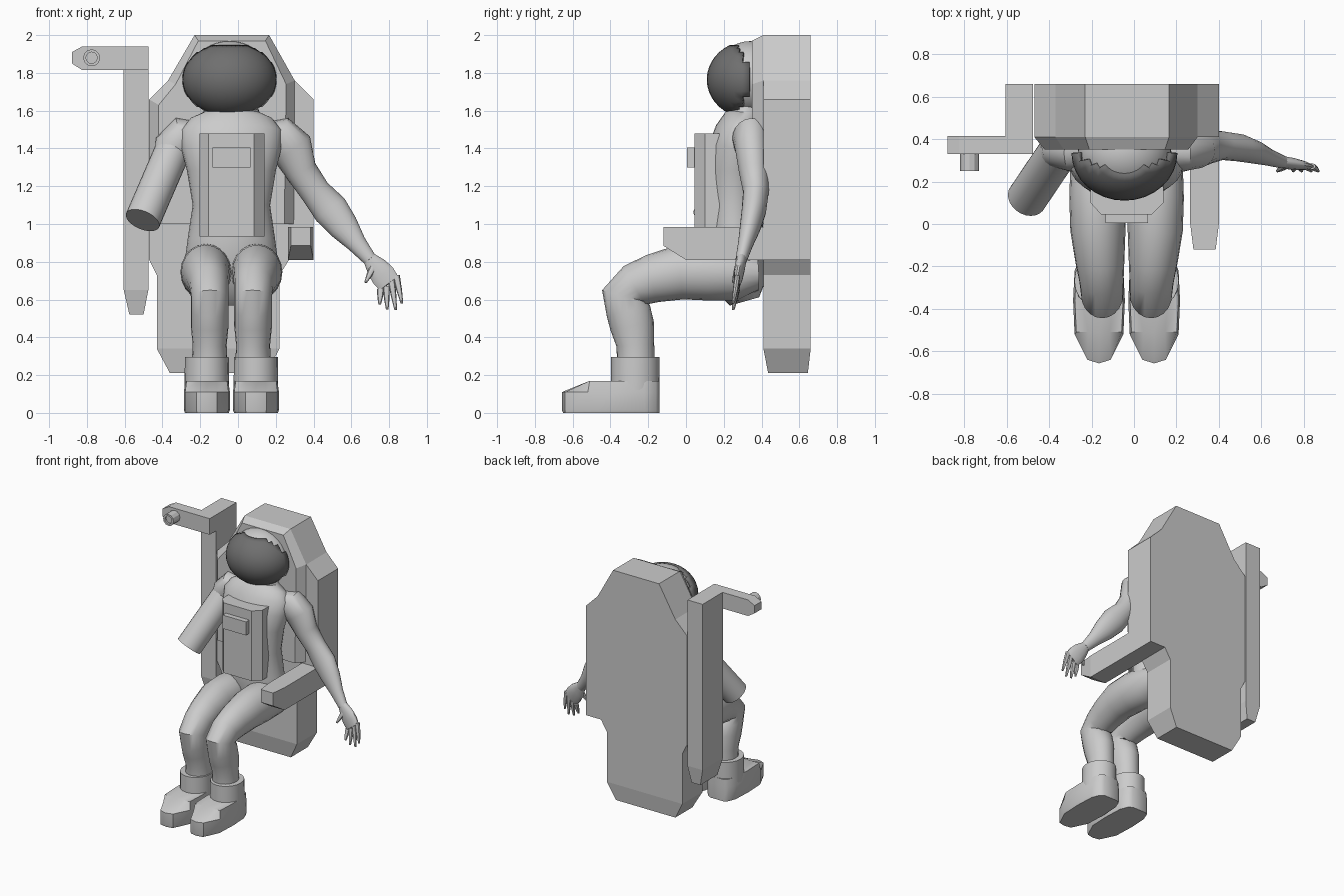
import bpy, bmesh, math
from mathutils import Vector as V

CX = -0.035  # symmetry line of the seated figure


def finish(name, bm, smooth=False):
    bmesh.ops.recalc_face_normals(bm, faces=bm.faces)
    me = bpy.data.meshes.new(name)
    bm.to_mesh(me)
    bm.free()
    ob = bpy.data.objects.new(name, me)
    bpy.context.collection.objects.link(ob)
    if smooth:
        bpy.ops.object.select_all(action='DESELECT')
        ob.select_set(True)
        bpy.context.view_layer.objects.active = ob
        bpy.ops.object.shade_smooth_by_angle(angle=math.radians(40))
    return ob


def skin(name, rings, smooth=False):
    """Bridge rings of equal length and cap both ends."""
    bm = bmesh.new()
    rs = [[bm.verts.new(p) for p in r] for r in rings]
    n = len(rs[0])
    for a, b in zip(rs, rs[1:]):
        for i in range(n):
            j = (i + 1) % n
            bm.faces.new((a[i], a[j], b[j], b[i]))
    bm.faces.new(rs[0])
    bm.faces.new(rs[-1])
    return finish(name, bm, smooth)


def block(name, axis, rows):
    """Rectangles (position, a0, a1, b0, b1) joined along an axis."""
    put = {'x': lambda p, a, b: (p, a, b), 'y': lambda p, a, b: (a, p, b),
           'z': lambda p, a, b: (a, b, p)}[axis]
    return skin(name, [[put(p, a0, b0), put(p, a1, b0), put(p, a1, b1), put(p, a0, b1)]
                       for p, a0, a1, b0, b1 in rows])


def limb(name, path, side, n=20):
    """Elliptical tube; path rows are (x, y, z, radius along side, other radius)."""
    c = [V(r[:3]) for r in path]
    rings = []
    for i, r in enumerate(path):
        t = (c[min(i + 1, len(c) - 1)] - c[max(i - 1, 0)]).normalized()
        u = (V(side) - t * t.dot(V(side))).normalized()
        w = t.cross(u)
        rings.append([c[i] + u * r[3] * math.cos(k * math.tau / n)
                      + w * r[4] * math.sin(k * math.tau / n) for k in range(n)])
    return skin(name, rings, True)


# life support pack: upper shell with a chamfered front, and lower block
shell = [(-.23, 2.0), (.165, 2.0), (.30, 1.76), (.40, 1.66), (.40, .81), (-.47, .81),
         (-.47, 1.66), (-.37, 1.76)]
skin("pack_shell", [[(x, y, z) for x, z in shell] for y in (.66, .41)])
outer = [(-.23, 2.0), (.165, 2.0), (.30, 1.76), (.295, 1.0), (-.47, 1.0), (-.47, 1.66), (-.37, 1.76)]
inner = [(-.21, 1.97), (.145, 1.97), (.255, 1.74), (.245, 1.0), (-.42, 1.0), (-.42, 1.63), (-.33, 1.74)]
skin("pack_front", [[(x, .42, z) for x, z in outer], [(x, .41, z) for x, z in outer],
                    [(x, .35, z) for x, z in inner]])
block("pack_lower", 'z', [(.81, -.47, .27, .41, .66), (.73, -.43, .22, .41, .66),
                          (.34, -.43, .22, .41, .66), (.21, -.36, .15, .435, .645)])

# armrest, side column and lamp arm
block("armrest", 'y', [(-.12, .28, .385, .885, .985), (0, .265, .40, .81, .985), (.42, .265, .40, .81, .985)])
block("side_column", 'z', [(1.94, -.605, -.475, .41, .66), (.65, -.605, -.475, .41, .66),
                           (.52, -.575, -.50, .435, .645)])
block("lamp_arm", 'x', [(-.88, .33, .415, 1.85, 1.91), (-.825, .33, .415, 1.815, 1.94),
                        (-.475, .33, .415, 1.815, 1.94)])


def disc(y, r, n=12):
    return [(-.775 + r * math.cos(k * math.tau / n), y, 1.88 + r * math.sin(k * math.tau / n)) for k in range(n)]


skin("lamp", [disc(.335, .045), disc(.25, .045), disc(.25, .03), disc(.265, .03)])

# chest unit with a small panel
chest = [(-.205, .18), (-.205, .10), (-.155, .045), (.085, .045), (.14, .10), (.14, .18)]
skin("chest_unit", [[(x, y, z) for x, y in chest] for z in (.935, 1.48)])
block("chest_panel", 'y', [(.005, -.135, .065, 1.30, 1.405), (.05, -.135, .065, 1.30, 1.405)])

# torso: z, centre y, half width, half depth
torso = [(.59, .31, .12, .08), (.66, .29, .22, .13), (.78, .27, .25, .16), (.93, .255, .23, .155),
         (1.1, .255, .205, .15), (1.28, .255, .235, .15), (1.40, .27, .265, .15),
         (1.49, .29, .27, .135), (1.555, .31, .22, .11), (1.59, .32, .15, .10), (1.64, .32, .13, .10)]
limb("torso", [(CX, y, z, a, b) for z, y, a, b in torso], (1, 0, 0), 28)

# bare arm on one side, cut-off sleeve on the other
limb("arm", [(.15, .34, 1.46, .08, .08), (.22, .345, 1.455, .10, .115), (.285, .35, 1.40, .09, .115),
             (.335, .36, 1.28, .08, .085), (.41, .37, 1.17, .068, .08), (.49, .36, 1.075, .065, .095),
             (.56, .34, .985, .055, .08), (.63, .315, .895, .04, .052), (.70, .292, .81, .03, .036)], (0, 1, 0))
limb("shoulder", [(-.20, .34, 1.46, .08, .08), (-.285, .345, 1.455, .10, .115),
                  (-.345, .35, 1.40, .09, .105), (-.385, .32, 1.30, .07, .07)], (0, 1, 0))
limb("sleeve", [(-.35, .35, 1.38, .095, .095), (-.505, .12, 1.02, .095, .095)], (0, 1, 0), 24)

# hand
limb("palm", [(.69, .295, .825, .028, .033), (.735, .285, .77, .028, .06), (.77, .278, .725, .024, .068),
              (.80, .27, .685, .016, .062)], (0, 1, 0), 14)
fingers = [(.755, .655, .75, .575), (.785, .67, .79, .548), (.812, .70, .835, .545),
           (.838, .725, .868, .58), (.715, .77, .675, .69)]
for i, (x0, z0, x1, z1) in enumerate(fingers):
    limb(f"finger_{i}", [(x0, .272, z0, .015, .019), ((x0 + x1) / 2, .262, (z0 + z1) / 2, .014, .015),
                         (x1, .25, z1, .007, .007)], (0, 1, 0), 8)

# legs and boots, mirrored about the figure's centre line
leg = [(.125, .38, .74, .11, .09), (.13, .28, .735, .135, .14), (.135, .12, .745, .135, .15),
       (.135, -.03, .745, .13, .145), (.125, -.18, .71, .115, .128), (.118, -.27, .675, .104, .118),
       (.115, -.33, .62, .10, .118), (.115, -.305, .54, .10, .118), (.115, -.285, .46, .10, .117),
       (.115, -.268, .36, .09, .10), (.115, -.265, .25, .095, .10)]
half = [(0, -.657), (.055, -.64), (.115, -.52), (.122, -.36), (.115, -.22), (.09, -.16), (.06, -.14)]
sole = half + [(-x, y) for x, y in half[:0:-1]]
for s, tag in ((-1, "left"), (1, "right")):
    limb(f"{tag}_leg", [(CX + s * x, y, z, a, b) for x, y, z, a, b in leg], (1, 0, 0))
    bx = CX + s * .13
    skin(f"{tag}_boot", [[(bx + x * k, max(y, lim), z) for x, y in sole]
                         for z, k, lim in ((0, .95, -.65), (.015, 1, -1), (.11, 1, -1), (.17, .93, -.51))], True)
    limb(f"{tag}_boot_cuff", [(bx, -.268, .12, .118, .128), (bx, -.268, .17, .118, .128),
                              (bx, -.268, .295, .116, .128)], (1, 0, 0))


# helmet and dark visor shell
def ball(radii, centre):
    bm = bmesh.new()
    bmesh.ops.create_uvsphere(bm, u_segments=32, v_segments=20, radius=1)
    for v in bm.verts:
        v.co = V([v.co[i] * radii[i] + centre[i] for i in range(3)])
    return bm


finish("helmet", ball((.22, .195, .2), (-.045, .34, 1.768)), True)
bm = ball((.25, .225, .205), (-.045, .335, 1.765))
drop = []
for f in bm.faces:
    c = f.calc_center_median()
    h = abs(c.z - 1.765)
    if c.y > .315 or h > .18 or (h > .135 and c.y > .27):
        drop.append(f)
bmesh.ops.delete(bm, geom=drop, context='FACES')
visor = finish("visor", bm, True)
mod = visor.modifiers.new("thickness", 'SOLIDIFY')
mod.thickness = .025
mat = bpy.data.materials.new("visor_dark")
mat.diffuse_color = (.16, .16, .16, 1)
visor.data.materials.append(mat)
